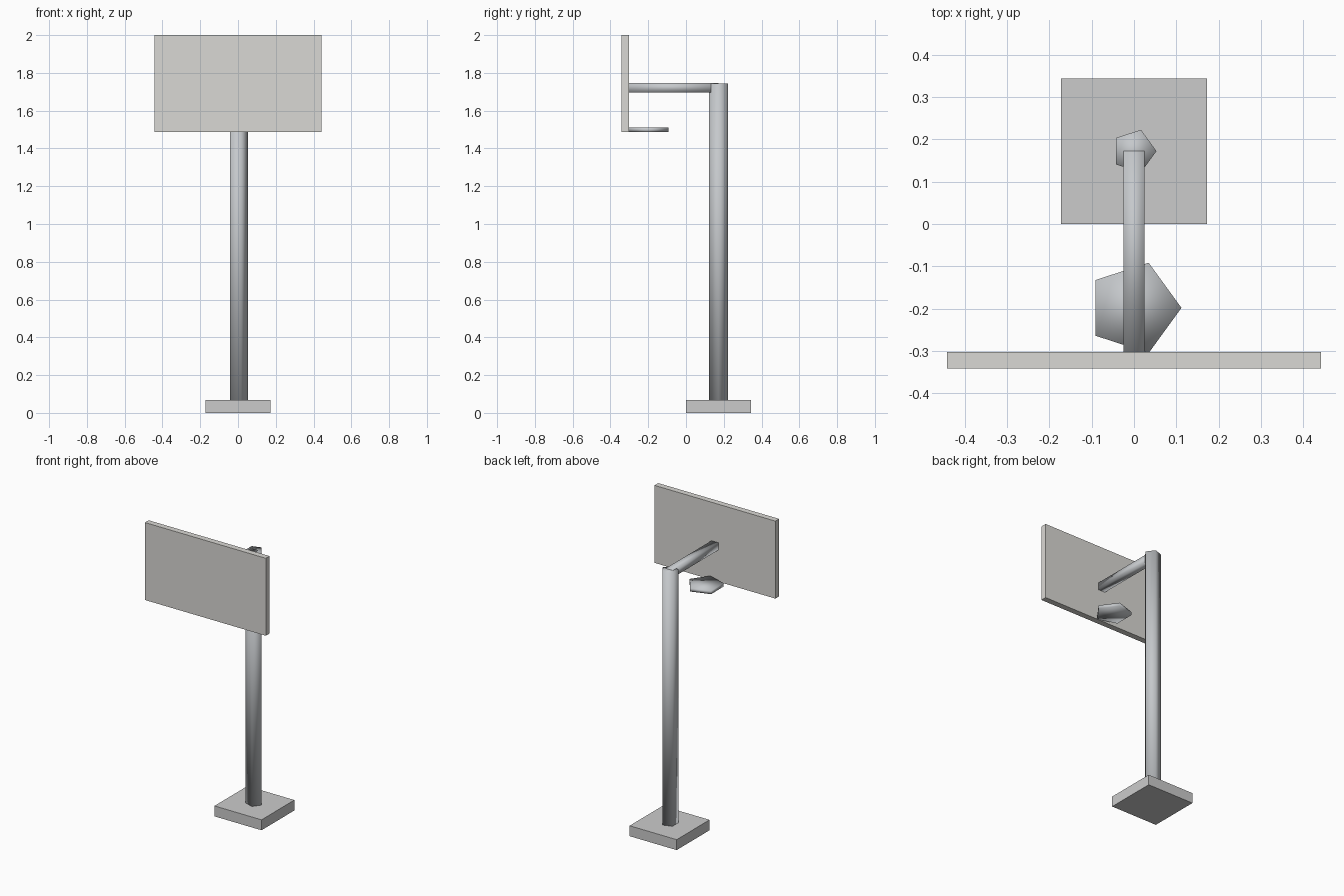
import bpy

if "Cube" in bpy.data.objects:
    bpy.data.objects.remove(bpy.data.objects["Cube"])


def material(name, rgb):
    m = bpy.data.materials.new(name)
    m.diffuse_color = (*rgb, 1)
    m.use_nodes = True
    m.node_tree.nodes["Principled BSDF"].inputs["Base Color"].default_value = m.diffuse_color
    return m


def finish(ob, name, mat, smooth):
    ob.name = name
    ob.data.materials.append(mat)
    for p in ob.data.polygons:
        p.use_smooth = smooth


def box(name, lo, hi, mat, smooth=False):
    mid = [(a + b) / 2 for a, b in zip(lo, hi)]
    bpy.ops.mesh.primitive_cube_add(size=1, location=mid)
    ob = bpy.context.object
    ob.scale = [b - a for a, b in zip(lo, hi)]
    bpy.ops.object.transform_apply(location=False, rotation=False, scale=True)
    finish(ob, name, mat, smooth)


def pentagon(name, y, radius, z0, z1, mat):
    # Five-sided prism with one corner pointing to +x
    bpy.ops.mesh.primitive_cylinder_add(vertices=5, radius=radius, depth=z1 - z0,
                                        location=(0, y, (z0 + z1) / 2),
                                        rotation=(0, 0, -1.5707963))
    bpy.ops.object.transform_apply(location=False, rotation=True, scale=False)
    finish(bpy.context.object, name, mat, True)


stone = material("base_grey", (0.6, 0.6, 0.6))
metal = material("metal_grey", (0.56, 0.58, 0.6))
panel = material("panel_grey", (0.7, 0.69, 0.66))

# Square foot and upright
box("base", (-0.172, 0, 0), (0.172, 0.343, 0.069), stone)
pentagon("pole", 0.172, 0.053, 0.06, 1.743, metal)

# Horizontal arm carrying the board
box("arm", (-0.025, -0.303, 1.697), (0.025, 0.172, 1.746), metal, True)
box("backboard", (-0.442, -0.341, 1.488), (0.442, -0.302, 2.0), panel)

# Low-poly hoop disc beneath the arm
pentagon("hoop", -0.198, 0.112, 1.488, 1.51, metal)
